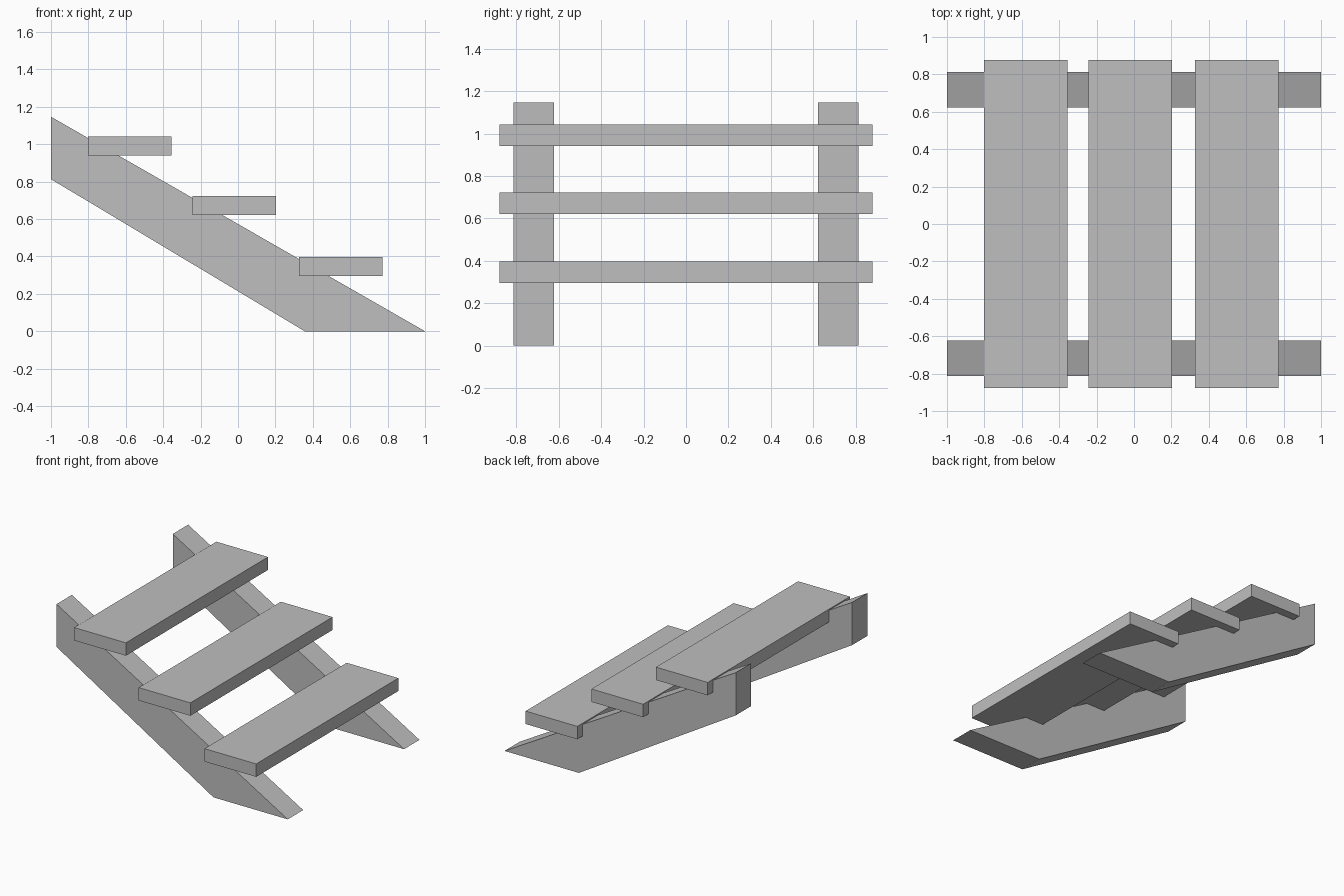
import bpy
import bmesh

cube = bpy.data.objects.get("Cube")
if cube:
    bpy.data.objects.remove(cube, do_unlink=True)

grey = bpy.data.materials.new("plain_grey")
grey.use_nodes = True
colour = (0.52, 0.52, 0.52, 1)
grey.diffuse_color = colour
grey.node_tree.nodes["Principled BSDF"].inputs["Base Color"].default_value = colour


def extruded(name, profile, y0, y1):
    """Extrude an x-z outline from y0 to y1."""
    bm = bmesh.new()
    face = bm.faces.new([bm.verts.new((x, y0, z)) for x, z in profile])
    result = bmesh.ops.extrude_face_region(bm, geom=[face])
    verts = [g for g in result["geom"] if isinstance(g, bmesh.types.BMVert)]
    bmesh.ops.translate(bm, verts=verts, vec=(0, y1 - y0, 0))
    bmesh.ops.recalc_face_normals(bm, faces=bm.faces)
    mesh = bpy.data.meshes.new(name)
    bm.to_mesh(mesh)
    bm.free()
    mesh.materials.append(grey)
    obj = bpy.data.objects.new(name, mesh)
    bpy.context.collection.objects.link(obj)
    return obj


# Sloping side beams, cut plumb at the top and level at the floor
beam = [(-1, 0.813), (0.357, 0), (1, 0), (-1, 1.147)]
extruded("front_stringer", beam, -0.813, -0.623)
extruded("back_stringer", beam, 0.623, 0.813)

# Flat treads let into the beams
width, thick = 0.447, 0.101
for name, x, z in (("lower_tread", 0.325, 0.296),
                   ("middle_tread", -0.244, 0.621),
                   ("upper_tread", -0.802, 0.941)):
    board = [(x, z), (x + width, z), (x + width, z + thick), (x, z + thick)]
    extruded(name, board, -0.878, 0.878)
